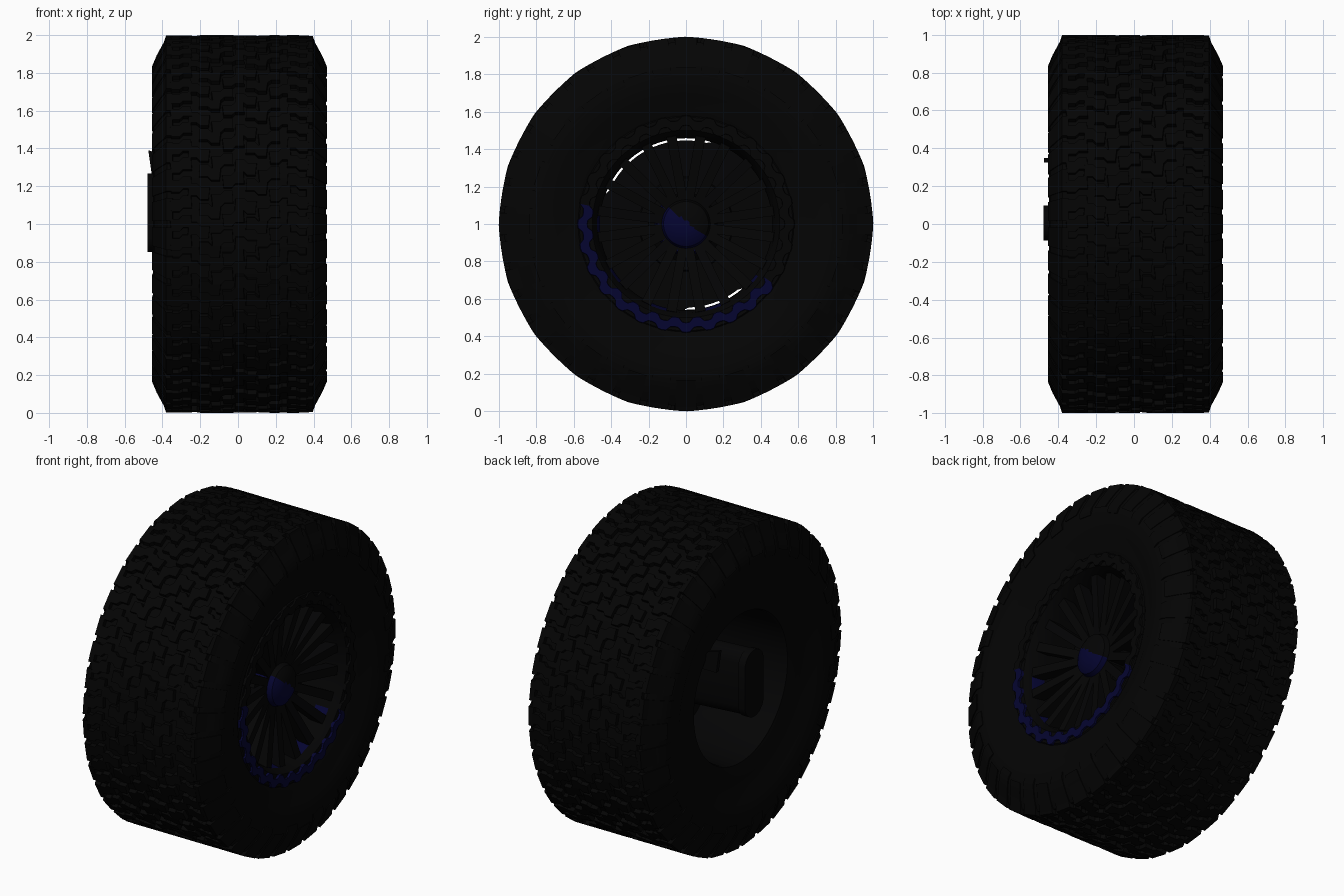
import bpy, bmesh, math
from mathutils import Vector
from math import pi, cos, sin, radians

if "Cube" in bpy.data.objects:
    bpy.data.objects.remove(bpy.data.objects["Cube"])

def mat(name, c):
    m = bpy.data.materials.new(name)
    m.diffuse_color = (*c, 1)
    m.use_nodes = True
    m.node_tree.nodes["Principled BSDF"].inputs["Base Color"].default_value = m.diffuse_color
    return m

RUBBER = mat("tyre black", (0.0012, 0.0012, 0.0012))
METAL = mat("rim black", (0.0011, 0.0011, 0.0012))
BLUE = mat("navy blue", (0.0013, 0.0013, 0.030))
CX = 0.008   # tyre mid plane

def P(x, r, a):
    return Vector((x, r * cos(a), 1 + r * sin(a)))

def facet(a):
    # the outer tread follows a softened 20-sided outline
    s = pi / 10
    return 0.6 + 0.4 * cos(s / 2) / cos((a % s) - s / 2)

def finish(bm, name, mats, angle=30, rule=None):
    bmesh.ops.recalc_face_normals(bm, faces=bm.faces)
    me = bpy.data.meshes.new(name)
    bm.to_mesh(me)
    bm.free()
    ob = bpy.data.objects.new(name, me)
    bpy.context.collection.objects.link(ob)
    for m in mats:
        me.materials.append(m)
    if rule:
        for p in me.polygons:
            p.material_index = 1 if rule(p.center) else 0
    bpy.ops.object.select_all(action='DESELECT')
    ob.select_set(True)
    bpy.context.view_layer.objects.active = ob
    bpy.ops.object.shade_smooth_by_angle(angle=radians(angle))
    return ob

def lathe(bm, prof, n=60, closed=True, scale=lambda a, r: r):
    rings = []
    for i in range(n):
        a = 2 * pi * i / n
        rings.append([bm.verts.new(P(x, scale(a, r), a)) for x, r in prof])
    m = len(prof)
    for i in range(n):
        A, B = rings[i], rings[(i + 1) % n]
        for j in range(m if closed else m - 1):
            k = (j + 1) % m
            bm.faces.new((A[j], A[k], B[k], B[j]))
    if not closed:
        for j in (0, m - 1):
            bm.faces.new([R[j] for R in rings])

def prism(bm, bottom, top):
    b = [bm.verts.new(v) for v in bottom]
    t = [bm.verts.new(v) for v in top]
    bm.faces.new(b[::-1])
    bm.faces.new(t)
    for i in range(len(b)):
        j = (i + 1) % len(b)
        bm.faces.new((b[i], b[j], t[j], t[i]))

def beam(bm, p, q, w0, w1, d0, d1):
    # tapered bar from p to q: w across the wheel plane, d along the axle
    p, q = Vector(p), Vector(q)
    side = (q - p).cross(Vector((1, 0, 0))).normalized()
    dep = (q - p).cross(side).normalized()
    sq = ((-1, -1), (1, -1), (1, 1), (-1, 1))
    prism(bm, [p + side * s * w0 + dep * t * d0 for s, t in sq],
          [q + side * s * w1 + dep * t * d1 for s, t in sq])

def degrees_of(c):
    return math.degrees(math.atan2(c.z - 1, c.y)) % 360

def in_blue_arc(c):
    return 169 < degrees_of(c) < 326

# Tyre carcass: dished outer sidewall, then the narrower inner bead
half = [(0.35, 0.54), (0.39, 0.565), (0.408, 0.60), (0.41, 0.62), (0.442, 0.69),
        (0.458, 0.78), (0.452, 0.85), (0.415, 0.93), (0.385, 0.975)]
prof = [(CX + x, r) for x, r in half] + [(CX - x, r) for x, r in half[:2:-1]]
prof += [(-0.40, 0.56), (-0.38, 0.47), (-0.34, 0.465), (-0.33, 0.52)]
bm = bmesh.new()
lathe(bm, prof, 80, scale=lambda a, r: r * facet(a) if r > 0.9 else r)
finish(bm, "tyre_carcass", [RUBBER])

# Interlocking wavy Z-shaped tread blocks
bm = bmesh.new()
N, ROWS = 60, 6
pitch, w = 2 * pi / N, 0.124
zshape = [(-.50, -.30), (-.08, -.30), (.08, -.52), (.46, -.52), (.50, .22),
          (.10, .22), (-.06, .44), (-.44, .44)]
for row in range(ROWS):
    x0 = CX + (row - (ROWS - 1) / 2) * w
    flip = -1 if row % 2 else 1
    for i in range(N):
        a0 = (i + 0.37 * row) * pitch
        wave = 0 if row in (0, ROWS - 1) else 0.03 * (1 if i % 2 else -1)
        pts = [(x0 + wave + flip * u * w * 0.97, a0 + v * pitch * 0.92) for u, v in zshape]
        prism(bm, [P(x, 0.96 * facet(a), a) for x, a in pts],
              [P(x0 + (x - x0) * .96, facet(a), a0 + (a - a0) * .93) for x, a in pts])
finish(bm, "tread_blocks", [RUBBER])

# Shoulder lugs wrapping onto both sidewalls, alternating long and short
bm = bmesh.new()
M = 40
for s in (-1, 1):
    for i in range(M):
        a0 = 2 * pi * (i + (0.5 if s < 0 else 0)) / M
        low = 0.80 if i % 2 else 0.84
        sec = [(0.355, 1.0), (0.388, 1.0), (0.400, 0.965), (0.438, 0.895),
               (0.463, 0.835), (0.461, low), (0.43, low), (0.35, 0.93)]
        def side(d):
            a = a0 + d
            return [P(CX + s * x, r * (facet(a) if r > .86 else 1), a) for x, r in sec]
        prism(bm, side(-0.060), side(0.060))
finish(bm, "shoulder_lugs", [RUBBER])

# Rim barrel, with navy windows on the lower arc between the spoke ends
bm = bmesh.new()
lathe(bm, [(0.395, 0.585), (0.41, 0.57), (0.405, 0.50), (0.36, 0.475), (0.28, 0.460), (-0.10, 0.458),
           (-0.36, 0.458), (-0.38, 0.465), (-0.38, 0.48), (-0.33, 0.49),
           (0.27, 0.50), (0.34, 0.56)], 80)
finish(bm, "rim_barrel", [METAL, BLUE], rule=lambda c: in_blue_arc(c) and 0.29 < c.x < 0.37
       and math.hypot(c.y, c.z - 1) < 0.49 and 9 < (degrees_of(c) - 18) % 36 < 27)

# Scalloped clamp ring
bm = bmesh.new()
K = 28
n = K * 6
rings = []
for i in range(n):
    a = 2 * pi * i / n
    o = 0.014 * max(-1, min(1, 1.6 * cos(K * a)))
    rings.append([bm.verts.new(P(x, r + o, a)) for x, r in
                  ((0.39, 0.510), (0.420, 0.514), (0.420, 0.564), (0.39, 0.570))])
for i in range(n):
    A, B = rings[i], rings[(i + 1) % n]
    for j in range(4):
        k = (j + 1) % 4
        bm.faces.new((A[j], A[k], B[k], B[j]))
finish(bm, "clamp_ring", [METAL, BLUE], rule=in_blue_arc)

# Paired V spokes
bm = bmesh.new()
for i in range(10):
    a = 2 * pi * (i + 0.5) / 10
    for s in (-1, 1):
        beam(bm, P(0.24, 0.11, a + s * 0.12), P(0.33, 0.48, a + s * 0.165), 0.024, 0.027, 0.045, 0.035)
    # web joining each pair near the hub
    beam(bm, P(0.23, 0.10, a), P(0.26, 0.25, a), 0.03, 0.035, 0.03, 0.02)
finish(bm, "spokes", [METAL])

# Hub and domed centre cap, navy on the lower front half
bm = bmesh.new()
lathe(bm, [(0.02, 0.13), (0.19, 0.168), (0.26, 0.168), (0.285, 0.155), (0.29, 0.13), (0.32, 0.12),
           (0.34, 0.09), (0.35, 0.05), (0.353, 0.02)], 48, closed=False)
finish(bm, "hub_cap", [METAL, BLUE], rule=lambda c: c.x > 0.20 and c.y * 0.8 + c.z - 1 < 0.015
       and c.y < 0.125)

# Brake disc behind the spokes, leaving two thin see-through arcs at the rim
def disc_edge(a, r):
    d = math.degrees(a)
    return 0.46 if r > 0.4 and not (75 < d < 160 or 268 < d < 312) else r
bm = bmesh.new()
lathe(bm, [(0.0, 0.16), (0.08, 0.20), (0.11, 0.446), (0.14, 0.446), (0.15, 0.20), (0.19, 0.16)],
      90, closed=False, scale=disc_edge)
finish(bm, "brake_disc", [METAL])

# Rounded knuckle plate and its mount on the inner side
bm = bmesh.new()
oval = []
for k in range(16):
    t = 2 * pi * (k + 0.5) / 16
    oval.append((0.005 + 0.095 * cos(t), 1.06 + 0.095 * sin(t) + (0.115 if sin(t) > 0 else -0.115)))
prism(bm, [Vector((-0.478, y, z)) for y, z in oval], [Vector((-0.43, y, z)) for y, z in oval])
prism(bm, [Vector((-0.43, y * .7, z)) for y, z in oval], [Vector((0.06, y * .9, z - 0.03)) for y, z in oval])
finish(bm, "knuckle_mount", [METAL])

# Small steering tab at the inner bead
bm = bmesh.new()
tab = [(-0.475, 1.39), (-0.455, 1.25), (-0.30, 1.25), (-0.40, 1.37)]
prism(bm, [Vector((x, 0.325, z)) for x, z in tab], [Vector((x, 0.35, z)) for x, z in tab])
finish(bm, "steering_tab", [METAL])
